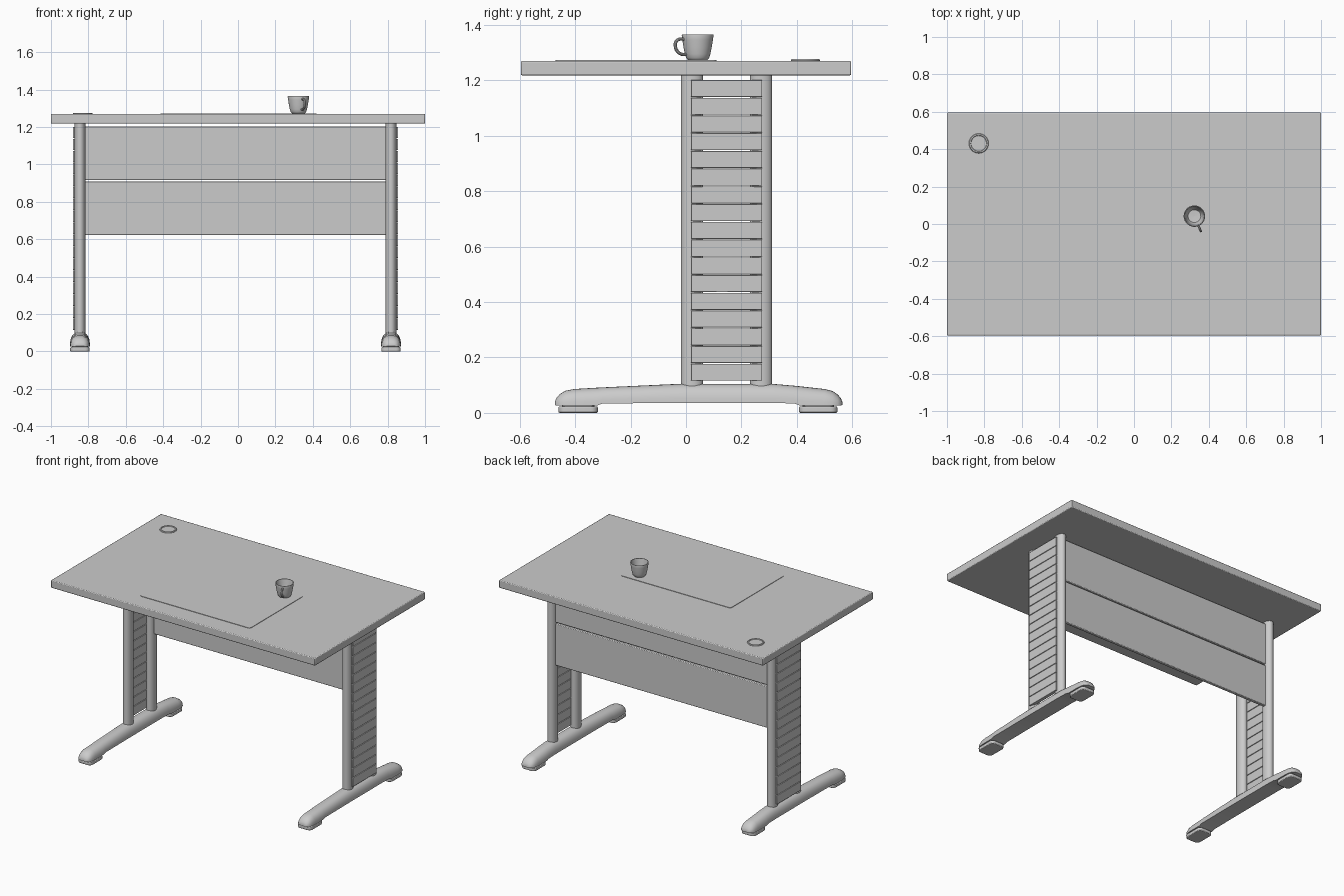
import bpy, bmesh, math

if "Cube" in bpy.data.objects:
    bpy.data.objects.remove(bpy.data.objects["Cube"])


def finish(name, bm, bevel=0.0, segments=2):
    """Turn a bmesh into a smooth-by-angle object."""
    bmesh.ops.recalc_face_normals(bm, faces=bm.faces[:])
    mesh = bpy.data.meshes.new(name)
    bm.to_mesh(mesh)
    bm.free()
    ob = bpy.data.objects.new(name, mesh)
    bpy.context.collection.objects.link(ob)
    smooth(ob)
    if bevel:
        m = ob.modifiers.new("Bevel", 'BEVEL')
        m.width, m.segments, m.limit_method = bevel, segments, 'ANGLE'
    return ob


def smooth(ob):
    bpy.ops.object.select_all(action='DESELECT')
    ob.select_set(True)
    bpy.context.view_layer.objects.active = ob
    bpy.ops.object.shade_smooth_by_angle(angle=math.radians(35))


def box(name, x, y, z, bevel=0.0, corner=0.0):
    """Box from (min, max) ranges; corner rounds the upright edges."""
    bm = bmesh.new()
    bmesh.ops.create_cube(bm, size=1)
    for v in bm.verts:
        v.co = [r[0] if c < 0 else r[1] for c, r in zip(v.co, (x, y, z))]
    if corner:
        upright = [e for e in bm.edges if abs(e.verts[0].co.z - e.verts[1].co.z) > 1e-5]
        bmesh.ops.bevel(bm, geom=upright, offset=corner, segments=6,
                        profile=0.5, affect='EDGES')
    return finish(name, bm, bevel)


def loft(name, rings):
    """Skin between closed rings of points and cap both ends."""
    bm = bmesh.new()
    loops = [[bm.verts.new(p) for p in ring] for ring in rings]
    n = len(loops[0])
    for a, b in zip(loops, loops[1:]):
        for i in range(n):
            j = (i + 1) % n
            bm.faces.new((a[i], a[j], b[j], b[i]))
    bm.faces.new(loops[0])
    bm.faces.new(loops[-1])
    return finish(name, bm)


def lathe(name, centre, profile, sides=40):
    """Stack of circles (radius, z) about an upright axis."""
    turn = [2 * math.pi * i / sides for i in range(sides)]
    return loft(name, [[(centre[0] + r * math.cos(t), centre[1] + r * math.sin(t), z)
                        for t in turn] for r, z in profile])


def column(name, x, y):
    turn = [2 * math.pi * i / 32 for i in range(32)]
    loft(name, [[(x + 0.029 * math.cos(t), y + 0.04 * math.sin(t), z) for t in turn]
                for z in (0.07, 1.22)])


# Foot stations: y, half width, underside z, top z
FOOT = [(-0.473, 0.022, 0.028, 0.04), (-0.468, 0.034, 0.027, 0.053),
        (-0.455, 0.044, 0.027, 0.068), (-0.435, 0.050, 0.027, 0.080),
        (-0.405, 0.053, 0.027, 0.086), (-0.32, 0.053, 0.027, 0.091),
        (-0.30, 0.053, 0.034, 0.092), (-0.02, 0.053, 0.036, 0.105),
        (0.31, 0.053, 0.036, 0.105), (0.39, 0.053, 0.034, 0.098),
        (0.41, 0.053, 0.027, 0.096), (0.50, 0.053, 0.027, 0.086),
        (0.528, 0.050, 0.027, 0.079), (0.547, 0.044, 0.027, 0.067),
        (0.559, 0.034, 0.027, 0.052), (0.564, 0.022, 0.028, 0.04)]


def foot(name, x):
    rings = []
    for y, w, low, top in FOOT:
        ring = []
        for i in range(17):
            t = math.pi * i / 16
            c, s = math.cos(t), math.sin(t)
            ring.append((x + w * math.copysign(abs(c) ** 0.85, c), y,
                         low + (top - low) * max(s, 0) ** 0.85))
        rings.append(ring)
    loft(name, rings)


# Table top and thin desk pad
box("table_top", (-1, 1), (-0.596, 0.596), (1.218, 1.27), bevel=0.005)
box("desk_pad", (-0.415, 0.42), (-0.47, 0.11), (1.269, 1.273), corner=0.015)

# Legs
for side, sign, x in (("left", -1, -0.845), ("right", 1, 0.818)):
    foot(side + "_foot", x)
    column(side + "_front_column", x, 0.0215)
    column(side + "_back_column", x, 0.271)
    # Stack of slats on the outer side of the columns
    xs = sorted((x + sign * 0.014, x + sign * 0.038))
    slats = box(side + "_slats", xs, (0.018, 0.275), (0.116, 0.177), bevel=0.002)
    arr = slats.modifiers.new("Stack", 'ARRAY')
    arr.count = 17
    arr.use_relative_offset = False
    arr.use_constant_offset = True
    arr.constant_offset_displace = (0, 0, 0.064)
    # Levelling pads
    for end, y0, y1 in (("front", -0.46, -0.318), ("back", 0.408, 0.546)):
        box(f"{side}_{end}_pad", (x - 0.052, x + 0.052), (y0, y1), (0, 0.023),
            bevel=0.004, corner=0.025)
        box(f"{side}_{end}_pad_neck", (x - 0.042, x + 0.042), (y0 + 0.012, y1 - 0.012),
            (0.02, 0.032), corner=0.02)

# Modesty panels between the back columns
for name, z0, z1 in (("lower_panel", 0.623, 0.908), ("upper_panel", 0.917, 1.202)):
    box(name, (-0.82, 0.793), (0.26, 0.282), (z0, z1), bevel=0.004)

# Cable grommet
lathe("cable_grommet", (-0.83, 0.431),
      [(0.053, 1.268), (0.053, 1.272), (0.050, 1.276), (0.043, 1.276),
       (0.041, 1.272), (0.001, 1.272)])

# Cup body
CUP = (0.323, 0.042)
lathe("cup_body", CUP,
      [(0.034, 1.273), (0.037, 1.275), (0.042, 1.282), (0.046, 1.295),
       (0.051, 1.320), (0.055, 1.345), (0.0575, 1.362), (0.0568, 1.365),
       (0.053, 1.365), (0.052, 1.360), (0.049, 1.340), (0.045, 1.315),
       (0.040, 1.292), (0.034, 1.282), (0.001, 1.280)])

# Cup handle
curve = bpy.data.curves.new("cup_handle", 'CURVE')
curve.dimensions = '3D'
curve.bevel_depth, curve.bevel_resolution = 0.006, 3
curve.use_fill_caps = True
path = [(0.051, 1.347), (0.068, 1.349), (0.084, 1.340), (0.087, 1.320),
        (0.078, 1.303), (0.062, 1.294), (0.045, 1.293)]
spline = curve.splines.new('BEZIER')
spline.bezier_points.add(len(path) - 1)
for p, (r, z) in zip(spline.bezier_points, path):
    p.co = (CUP[0] + 0.39 * r, CUP[1] - 0.92 * r, z)
    p.handle_left_type = p.handle_right_type = 'AUTO'
spline.resolution_u = 5
handle = bpy.data.objects.new("cup_handle", curve)
bpy.context.collection.objects.link(handle)
bpy.ops.object.select_all(action='DESELECT')
handle.select_set(True)
bpy.context.view_layer.objects.active = handle
bpy.ops.object.convert(target='MESH')
smooth(bpy.context.view_layer.objects.active)
